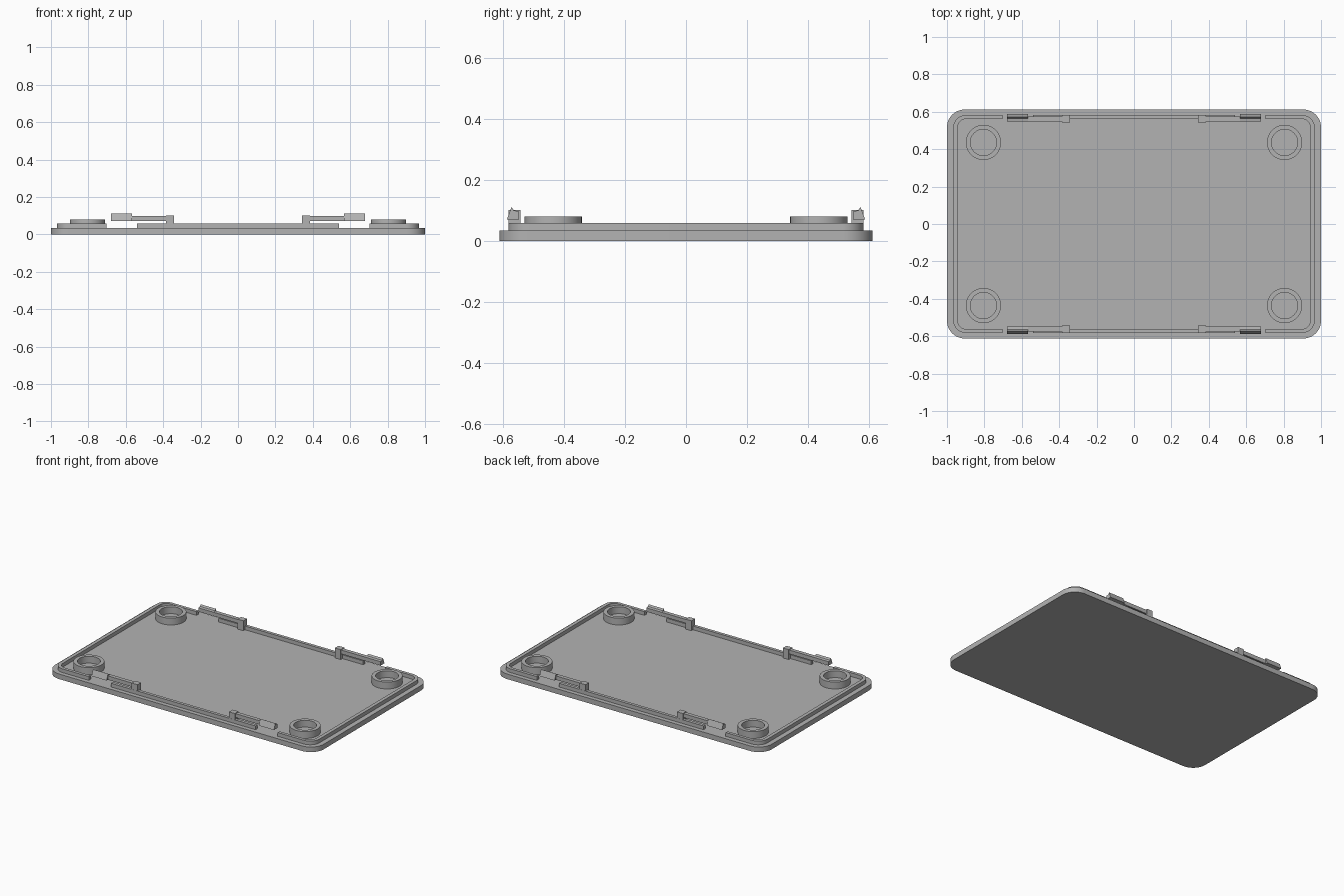
import bpy
import bmesh
from math import cos, sin, pi
from mathutils import Vector

cube = bpy.data.objects.get("Cube")
if cube:
    bpy.data.objects.remove(cube, do_unlink=True)

grey = bpy.data.materials.new("plain grey")
grey.use_nodes = True
COLOUR = (0.45, 0.45, 0.45, 1)
grey.diffuse_color = COLOUR
grey.node_tree.nodes["Principled BSDF"].inputs["Base Color"].default_value = COLOUR

FLOOR = 0.034   # top of the base plate
RIM_TOP = 0.059


def prism(name, points, offset):
    """Extrude a closed outline of 3D points along an offset."""
    bm = bmesh.new()
    face = bm.faces.new([bm.verts.new(p) for p in points])
    moved = bmesh.ops.extrude_face_region(bm, geom=[face])["geom"]
    verts = [g for g in moved if isinstance(g, bmesh.types.BMVert)]
    bmesh.ops.translate(bm, verts=verts, vec=Vector(offset))
    bmesh.ops.recalc_face_normals(bm, faces=bm.faces)
    return finish(name, bm)


def finish(name, bm):
    mesh = bpy.data.meshes.new(name)
    bm.to_mesh(mesh)
    bm.free()
    mesh.materials.append(grey)
    obj = bpy.data.objects.new(name, mesh)
    bpy.context.collection.objects.link(obj)
    bpy.ops.object.select_all(action="DESELECT")
    obj.select_set(True)
    bpy.context.view_layer.objects.active = obj
    bpy.ops.object.shade_smooth_by_angle(angle=pi / 6)
    return obj


def box(name, x, y, z):
    base = [(x[0], y[0], z[0]), (x[1], y[0], z[0]), (x[1], y[1], z[0]), (x[0], y[1], z[0])]
    return prism(name, base, (0, 0, z[1] - z[0]))


def arc(cx, cy, r, start, steps=12):
    """Quarter turn, counter-clockwise."""
    angles = [start + pi / 2 * i / steps for i in range(steps + 1)]
    return [(cx + r * cos(a), cy + r * sin(a)) for a in angles]


def lift(points, z):
    return [(x, y, z) for x, y in points]


# Base plate with rounded corners
W, D, R = 1.0, 0.612, 0.095
outline = []
for i, (sx, sy) in enumerate([(1, 1), (-1, 1), (-1, -1), (1, -1)]):
    outline += arc(sx * (W - R), sy * (D - R), R, i * pi / 2)
prism("base_plate", lift(outline, 0), (0, 0, FLOOR))


# Raised rim: a C-shaped piece at each end, a straight bar along each long side
def end_path(w, d, r):
    path = arc(w - r, r - d, r, -pi / 2) + arc(w - r, d - r, r, 0)
    return [(0.703, -d)] + path + [(0.703, d)]


rim_outline = end_path(0.967, 0.583, 0.07) + end_path(0.943, 0.562, 0.046)[::-1]
for side, s in (("left", 1), ("right", -1)):
    prism("rim_end_" + side, lift([(s * x, y) for x, y in rim_outline], FLOOR),
          (0, 0, RIM_TOP - FLOOR))
for side, s in (("front", -1), ("back", 1)):
    box("rim_bar_" + side, (-0.539, 0.539), (s * 0.562, s * 0.583), (FLOOR, RIM_TOP))


# Corner bosses: open rings
def ring(name, cx, cy, outer, inner, z0, z1, steps=48):
    bm = bmesh.new()
    loops = []
    for r, z in ((outer, z0), (outer, z1), (inner, z1), (inner, z0)):
        loops.append([bm.verts.new((cx + r * cos(2 * pi * i / steps),
                                    cy + r * sin(2 * pi * i / steps), z)) for i in range(steps)])
    for k in range(4):
        a, b = loops[k], loops[(k + 1) % 4]
        for i in range(steps):
            j = (i + 1) % steps
            bm.faces.new((a[i], a[j], b[j], b[i]))
    bmesh.ops.recalc_face_normals(bm, faces=bm.faces)
    return finish(name, bm)


# Snap clips: post, springy arm and wedge catch, mirrored to four places
CATCH = [(0.548, 0.071), (0.588, 0.071), (0.573, 0.111), (0.565, 0.1), (0.548, 0.097)]
for yname, sy in (("front", -1), ("back", 1)):
    for xname, sx in (("left", 1), ("right", -1)):
        tag = yname + "_" + xname
        ring("boss_" + tag, sx * 0.805, sy * 0.436, 0.094, 0.07, FLOOR, 0.08)
        box("clip_post_" + tag, (sx * 0.341, sx * 0.384), (sy * 0.544, sy * 0.582), (FLOOR, 0.101))
        box("clip_arm_" + tag, (sx * 0.384, sx * 0.567), (sy * 0.548, sy * 0.574), (0.071, 0.097))
        prism("clip_catch_" + tag, [(sx * 0.567, sy * y, z) for y, z in CATCH],
              (sx * 0.112, 0, 0))
